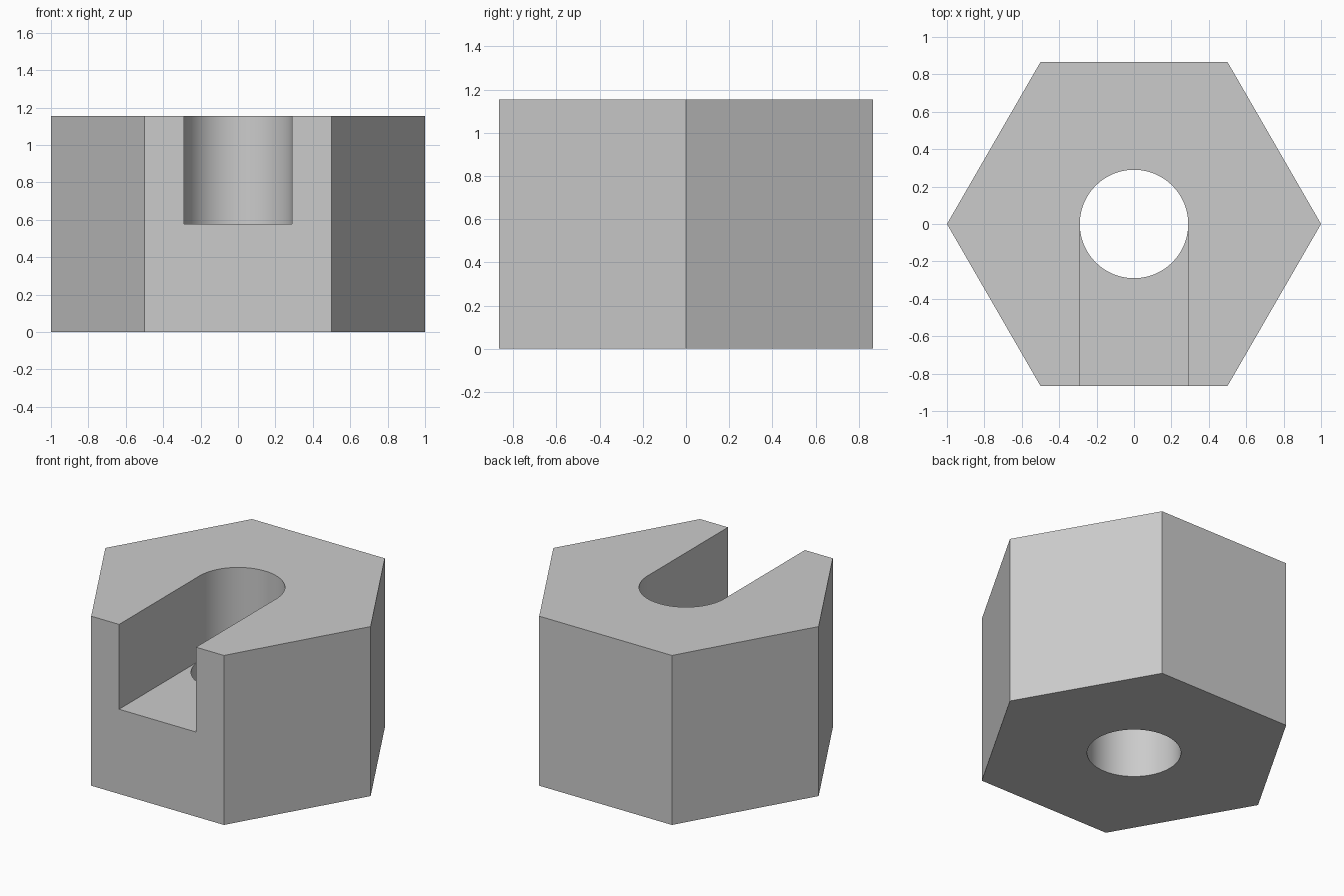
import bpy, bmesh, math

if "Cube" in bpy.data.objects:
    bpy.data.objects.remove(bpy.data.objects["Cube"])

H, SLOT_Z = 1.155, 0.577      # full height, slot floor height
R, SEG = 0.29, 64             # bore radius, bore sides
A = math.sqrt(3) / 2          # hexagon half width across flats

bm = bmesh.new()


def ring(radius, n, z):
    return [bm.verts.new((radius * math.cos(2 * math.pi * i / n),
                          radius * math.sin(2 * math.pi * i / n), z)) for i in range(n)]


def face(verts, smooth=False):
    bm.faces.new(verts).smooth = smooth


hex_lo, hex_hi = ring(1, 6, 0), ring(1, 6, H)
bore_lo, bore_mid = ring(R, SEG, 0), ring(R, SEG, SLOT_Z)
half = SEG // 2
# Rear half of the bore continues up to the top
bore_hi = ring(R, SEG, H)
for v in bore_hi[half + 1:]:
    bm.verts.remove(v)
bore_hi = bore_hi[:half + 1]

# Slot mouth corners in the front wall
fl_lo, fr_lo = [bm.verts.new((x, -A, SLOT_Z)) for x in (-R, R)]
fl_hi, fr_hi = [bm.verts.new((x, -A, H)) for x in (-R, R)]

# Outer walls; the front one (side 4) has the slot notch
for i in range(6):
    j = (i + 1) % 6
    notch = [fr_hi, fr_lo, fl_lo, fl_hi] if i == 4 else []
    face([hex_lo[i], hex_lo[j], hex_hi[j]] + notch + [hex_hi[i]])

# Top with the U-shaped opening
face([hex_hi[5], hex_hi[0], hex_hi[1], hex_hi[2], hex_hi[3], hex_hi[4], fl_hi]
     + bore_hi[::-1] + [fr_hi])

# Underside around the bore, in two halves
face(hex_lo[0:4] + bore_lo[0:half + 1][::-1])
face(hex_lo[3:6] + [hex_lo[0], bore_lo[0]] + bore_lo[half:][::-1])

# Slot floor and side walls
face([fl_lo, fr_lo, bore_mid[0]] + bore_mid[half:][::-1])
face([fr_lo, fr_hi, bore_hi[0], bore_mid[0]])
face([fl_lo, bore_mid[half], bore_hi[half], fl_hi])

# Bore walls
for i in range(SEG):
    j = (i + 1) % SEG
    face([bore_lo[j], bore_lo[i], bore_mid[i], bore_mid[j]], True)
    if i < half:
        face([bore_mid[j], bore_mid[i], bore_hi[i], bore_hi[j]], True)

bmesh.ops.recalc_face_normals(bm, faces=bm.faces)
mesh = bpy.data.meshes.new("slotted_hex_nut")
bm.to_mesh(mesh)
bm.free()

grey = bpy.data.materials.new("plain grey")
grey.diffuse_color = (0.6, 0.6, 0.6, 1)
grey.use_nodes = True
grey.node_tree.nodes["Principled BSDF"].inputs["Base Color"].default_value = grey.diffuse_color
mesh.materials.append(grey)
nut = bpy.data.objects.new("slotted_hex_nut", mesh)
bpy.context.collection.objects.link(nut)
